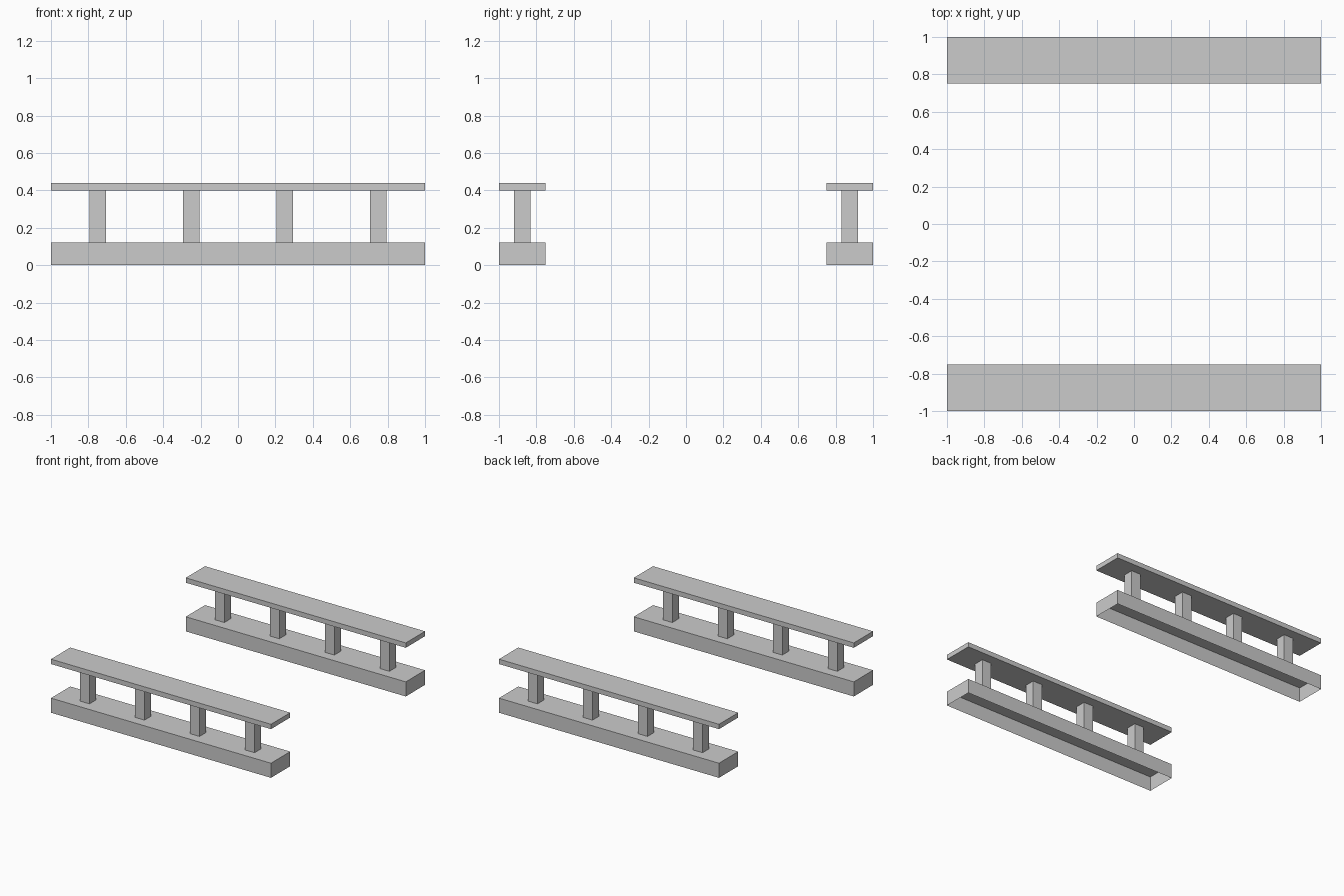
import bpy
import bmesh
from mathutils import Matrix, Vector

if "Cube" in bpy.data.objects:
    bpy.data.objects.remove(bpy.data.objects["Cube"])


def box(name, center, size, open_sides=()):
    """Axis-aligned box; open_sides lists 'top' / 'bottom' faces to leave out."""
    bm = bmesh.new()
    bmesh.ops.create_cube(bm, size=1.0, matrix=Matrix.LocRotScale(None, None, Vector(size)))
    bm.normal_update()
    hidden = [f for f in bm.faces
              if (f.normal.z > 0.5 and "top" in open_sides)
              or (f.normal.z < -0.5 and "bottom" in open_sides)]
    bmesh.ops.delete(bm, geom=hidden, context="FACES_ONLY")
    mesh = bpy.data.meshes.new(name)
    bm.to_mesh(mesh)
    bm.free()
    obj = bpy.data.objects.new(name, mesh)
    obj.location = center
    bpy.context.collection.objects.link(obj)
    return obj


DEPTH = 0.25
BASE_TOP = 0.12
POST_TOP = 0.40
RAIL_TOP = 0.44
POST = 0.087

# Two matching balustrades, front and back
for side, sign in (("front", -1), ("back", 1)):
    y = sign * (1 - DEPTH / 2)

    # Hollow base, open underneath
    box(f"{side}_base", (0, y, BASE_TOP / 2), (2, DEPTH, BASE_TOP), ("bottom",))

    # Four square posts, ends hidden between base and rail
    for i in range(4):
        box(f"{side}_post_{i + 1}", (-0.75 + 0.5 * i, y, (BASE_TOP + POST_TOP) / 2),
            (POST, POST, POST_TOP - BASE_TOP), ("top", "bottom"))

    # Thin flat top rail
    box(f"{side}_rail", (0, y, (POST_TOP + RAIL_TOP) / 2), (2, DEPTH, RAIL_TOP - POST_TOP))
